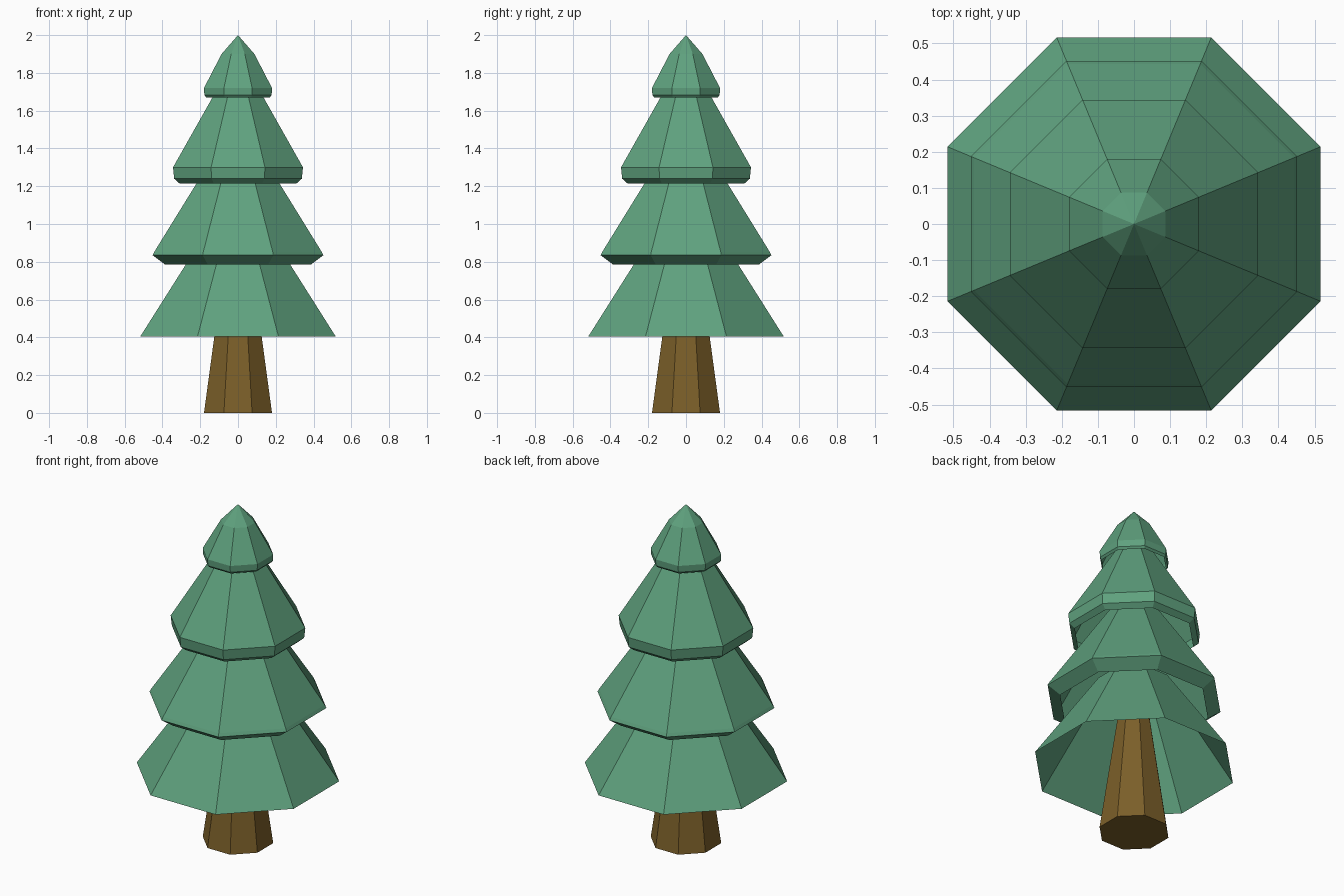
import bpy, bmesh, math

if "Cube" in bpy.data.objects:
    bpy.data.objects.remove(bpy.data.objects["Cube"])

SIDES = 8


def material(name, rgb):
    m = bpy.data.materials.new(name)
    m.diffuse_color = (*rgb, 1)
    m.use_nodes = True
    m.node_tree.nodes["Principled BSDF"].inputs["Base Color"].default_value = m.diffuse_color
    return m


def octagon_loft(name, profile, mat, cap_bottom=False, cap_top=False):
    """Loft octagonal rings from (half width across flats, height) pairs."""
    bm = bmesh.new()
    rings = []
    for half, z in profile:
        if half == 0:
            rings.append([bm.verts.new((0, 0, z))] * SIDES)
            continue
        r = half / math.cos(math.pi / SIDES)
        angles = [(i + 0.5) * 2 * math.pi / SIDES for i in range(SIDES)]
        rings.append([bm.verts.new((r * math.cos(a), r * math.sin(a), z)) for a in angles])
    for low, high in zip(rings, rings[1:]):
        for i in range(SIDES):
            j = (i + 1) % SIDES
            corners = [low[i], low[j], high[j], high[i]]
            bm.faces.new(list(dict.fromkeys(corners)))
    if cap_bottom:
        bm.faces.new(rings[0][::-1])
    if cap_top:
        bm.faces.new(rings[-1])
    mesh = bpy.data.meshes.new(name)
    bm.to_mesh(mesh)
    bm.free()
    mesh.materials.append(mat)
    obj = bpy.data.objects.new(name, mesh)
    bpy.context.collection.objects.link(obj)
    return obj


green = material("needles", (0.115, 0.36, 0.21))
brown = material("bark", (0.2, 0.115, 0.022))

# Tapered trunk reaching up inside the hollow lowest tier
octagon_loft("trunk", [(0.18, 0), (0.065, 0.85)], brown, True, True)

# Hollow foliage tiers, each tucked up into the one above
tiers = {
    "bottom_tier": [(0.517, 0.405), (0.185, 0.93)],
    "lower_middle_tier": [(0.386, 0.785), (0.452, 0.835), (0.443, 0.853), (0.13, 1.36)],
    "upper_middle_tier": [(0.31, 1.215), (0.338, 1.24), (0.344, 1.30), (0.09, 1.75)],
    "top_tier": [(0.168, 1.67), (0.178, 1.682), (0.18, 1.72), (0.087, 1.90), (0, 2.0)],
}
for name, profile in tiers.items():
    octagon_loft(name, profile, green)
